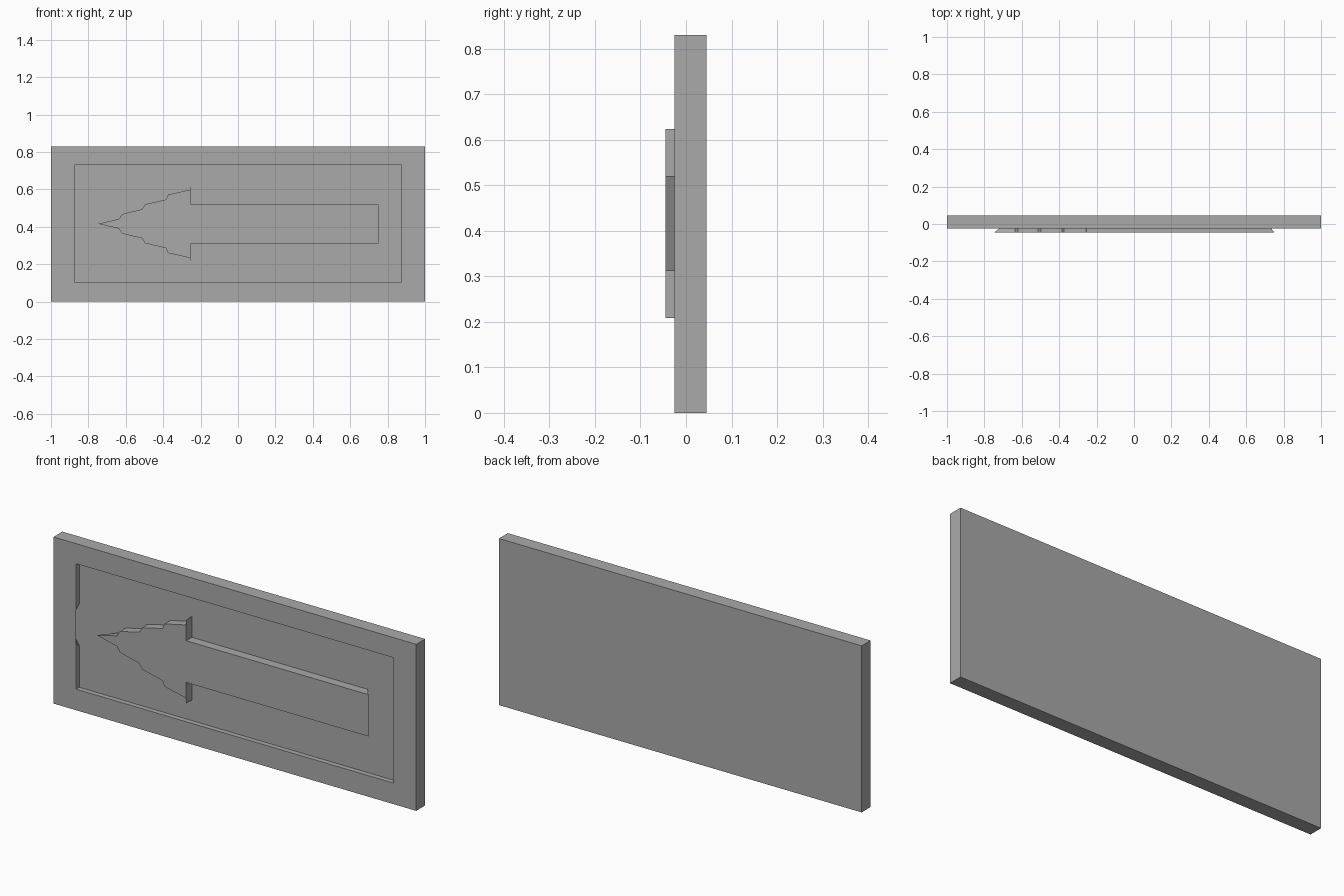
import bpy
import bmesh

cube = bpy.data.objects.get("Cube")
if cube:
    bpy.data.objects.remove(cube, do_unlink=True)

grey = bpy.data.materials.new("plain grey")
grey.use_nodes = True
grey.diffuse_color = (0.4, 0.4, 0.4, 1)
grey.node_tree.nodes["Principled BSDF"].inputs["Base Color"].default_value = (0.4, 0.4, 0.4, 1)


def loft(name, rings):
    """Solid joining matching (x, z) outlines placed at the given y depths."""
    bm = bmesh.new()
    loops = [[bm.verts.new((x, y, z)) for x, z in outline] for y, outline in rings]
    count = len(loops[0])
    for a, b in zip(loops, loops[1:]):
        for i in range(count):
            j = (i + 1) % count
            bm.faces.new((a[i], a[j], b[j], b[i]))
    bm.faces.new(loops[0][::-1])
    bm.faces.new(loops[-1])
    bmesh.ops.recalc_face_normals(bm, faces=bm.faces)
    mesh = bpy.data.meshes.new(name)
    bm.to_mesh(mesh)
    bm.free()
    mesh.materials.append(grey)
    obj = bpy.data.objects.new(name, mesh)
    bpy.context.collection.objects.link(obj)
    return obj


FRONT, FLOOR, BACK = -0.025, 0.0, 0.045
MID = 0.416

# Panel
slab = [(-1, 0), (1, 0), (1, 0.83), (-1, 0.83)]
panel = loft("panel", [(FRONT, slab), (BACK, slab)])

# Recess, with a small undercut in the middle of its left wall
corners = [(-0.875, 0.105), (0.875, 0.105), (0.875, 0.73), (-0.875, 0.73)]
rim = corners + [(-0.875, MID + h) for h in (0.085, 0.05, -0.05, -0.085)]
base = corners + [(-0.875, MID + 0.104), (-0.91, MID + 0.05),
                  (-0.91, MID - 0.05), (-0.875, MID - 0.104)]
cutter = loft("recess_cutter", [(-0.1, rim), (FRONT, rim), (FLOOR, base)])
cutter.hide_render = True
cutter.hide_viewport = False
cut = panel.modifiers.new("recess", "BOOLEAN")
cut.operation = "DIFFERENCE"
cut.solver = "EXACT"
cut.object = cutter
bpy.context.view_layer.objects.active = panel
bpy.ops.object.modifier_apply(modifier=cut.name)
bpy.data.objects.remove(cutter, do_unlink=True)


# Raised arrow with a serrated head; its tip and tail slope inward to the floor
def arrow_outline(tip, tail):
    steps = [(-0.636, 1), (-0.62, 2), (-0.513, 3), (-0.497, 4), (-0.385, 5),
             (-0.374, 6), (-0.257, 7), (-0.254, 8), (-0.254, 4), (tail, 4)]
    upper = [(x, MID + 0.026 * n) for x, n in steps]
    lower = [(x, MID - 0.026 * n) for x, n in reversed(steps)]
    return [(tip, MID)] + upper + lower


loft("arrow", [(-0.045, arrow_outline(-0.747, 0.75)),
               (FLOOR, arrow_outline(-0.69, 0.715))])
